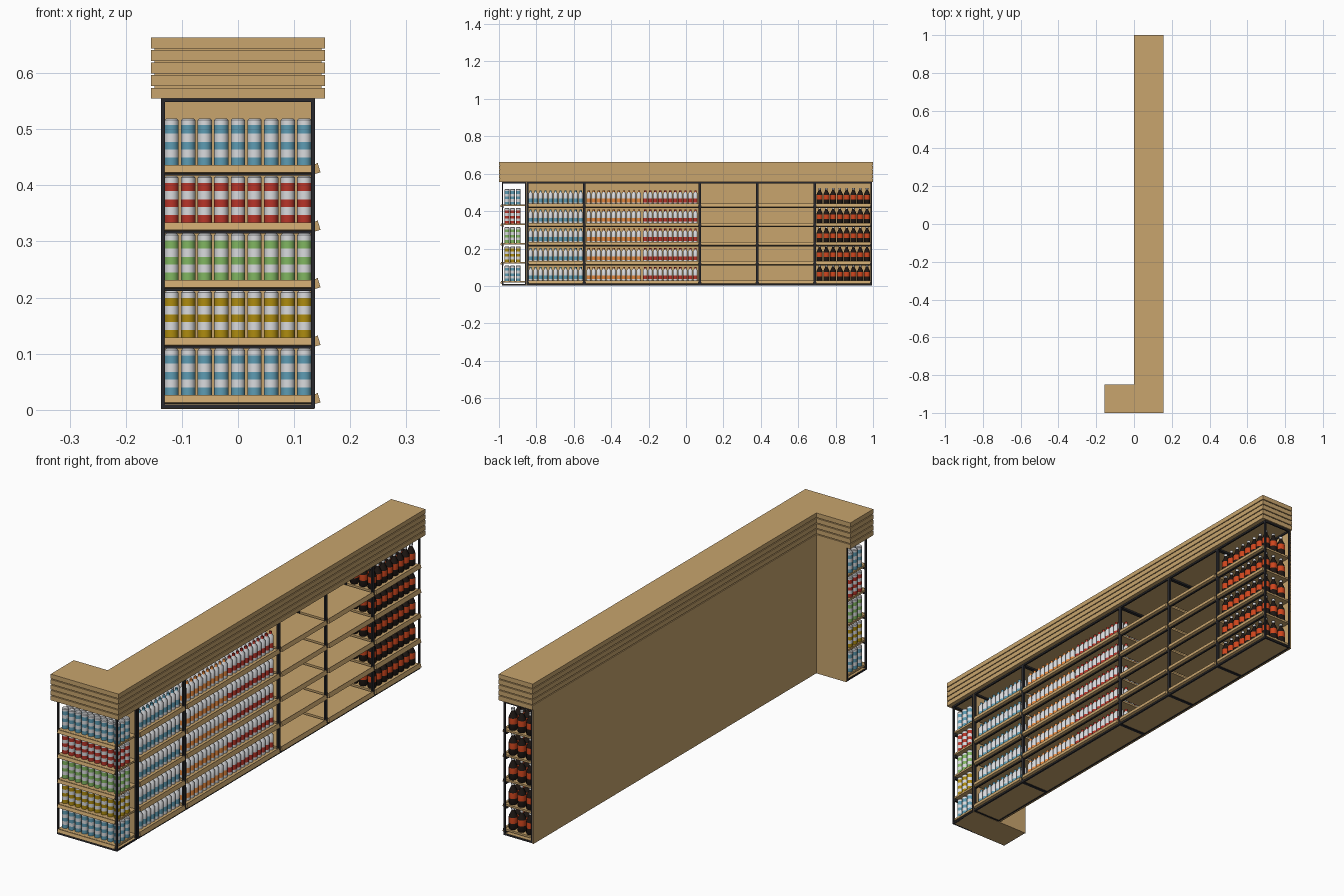
import bpy, bmesh, math

if "Cube" in bpy.data.objects:
    bpy.data.objects.remove(bpy.data.objects["Cube"])

def mat(name, r, g, b):
    m = bpy.data.materials.new(name)
    m.diffuse_color = (r, g, b, 1)
    m.use_nodes = True
    m.node_tree.nodes["Principled BSDF"].inputs["Base Color"].default_value = m.diffuse_color
    return m

WOOD = mat("tan_wood", 0.58, 0.375, 0.155)
FRAME = mat("dark_metal", 0.022, 0.022, 0.026)
WHITE = mat("silver_white", 0.70, 0.71, 0.73)
BLUE = mat("blue", 0.11, 0.33, 0.45)
RED = mat("red", 0.48, 0.035, 0.022)
GREEN = mat("green", 0.22, 0.47, 0.12)
YELLOW = mat("mustard", 0.42, 0.26, 0.005)
ORANGE = mat("orange", 0.80, 0.25, 0.05)
BROWN = mat("dark_brown", 0.014, 0.009, 0.007)
LABEL = mat("label_red", 0.62, 0.06, 0.012)

def make(name, verts, faces, mats, idx=None, smooth=False):
    me = bpy.data.meshes.new(name)
    me.from_pydata(verts, [], faces)
    for m in mats:
        me.materials.append(m)
    if idx:
        me.polygons.foreach_set("material_index", idx)
    bm = bmesh.new()
    bm.from_mesh(me)
    bmesh.ops.recalc_face_normals(bm, faces=bm.faces)
    bm.to_mesh(me)
    bm.free()
    ob = bpy.data.objects.new(name, me)
    bpy.context.collection.objects.link(ob)
    if smooth:
        bpy.ops.object.select_all(action='DESELECT')
        ob.select_set(True)
        bpy.context.view_layer.objects.active = ob
        bpy.ops.object.shade_smooth_by_angle(angle=math.radians(40))
    return ob

def prisms(name, items, m):
    """items: list of (bottom ring, top ring) joined into one object"""
    V, F = [], []
    for a, b in items:
        s, n = len(V), len(a)
        V += a + b
        F += [tuple(range(s, s + n)), tuple(range(s + n, s + 2 * n))]
        F += [(s + i, s + (i + 1) % n, s + n + (i + 1) % n, s + n + i) for i in range(n)]
    return make(name, V, F, [m])

def box(x0, x1, y0, y1, z0, z1):
    ring = [(x0, y0), (x1, y0), (x1, y1), (x0, y1)]
    return [(x, y, z0) for x, y in ring], [(x, y, z1) for x, y in ring]

def lathe(name, places, prof, band_mats, sides=12):
    """revolve (r, z) profile at each place; band_mats colours each ring"""
    mats = list(dict.fromkeys(band_mats))
    V, F, I = [], [], []
    for px, py, pz in places:
        s = len(V)
        for r, z in prof:
            for k in range(sides):
                a = 2 * math.pi * k / sides
                V.append((px + r * math.cos(a), py + r * math.sin(a), pz + z))
        for j in range(len(prof) - 1):
            for k in range(sides):
                k2 = (k + 1) % sides
                o, q = s + j * sides, s + (j + 1) * sides
                F.append((o + k, o + k2, q + k2, q + k))
                I.append(mats.index(band_mats[j]))
        F.append(tuple(range(s, s + sides)))
        F.append(tuple(range(len(V) - sides, len(V))))
        I += [mats.index(band_mats[0]), mats.index(band_mats[-1])]
    return make(name, V, F, mats, I, smooth=True)

# Header: L-shaped slats around a recessed core
def ell(d, z0, z1):
    p = [(-.155 + d, -1 + d), (.155 - d, -1 + d), (.155 - d, 1 - d),
         (d, 1 - d), (d, -.85 - d), (-.155 + d, -.85 - d)]
    return [(x, y, z0) for x, y in p], [(x, y, z1) for x, y in p]

pitch = (0.663 - 0.555 + 0.0035) / 5
prisms("header_slats", [ell(0, .555 + i * pitch, .555 + (i + 1) * pitch - .0035) for i in range(5)], WOOD)
prisms("header_core", [ell(.006, .556, .662)], WOOD)

# Walls and floors
prisms("back_wall", [box(0, .006, -.85, .994, .001, .556)], WOOD)
prisms("end_unit_back_panel", [box(-.137, .135, -.856, -.85, .001, .556)], WOOD)
prisms("floor_panels", [box(.006, .134, -.85, .992, .004, .010),
                        box(-.135, .135, -.983, -.856, .002, .010)], WOOD)

# Metal box frames, one per bay
T = .007
def frame(x0, x1, y0, y1, z0=.002, z1=.555):
    out = []
    for x in (x0, x1 - T):
        for y in (y0, y1 - T):
            out.append(box(x, x + T, y, y + T, z0, z1))
    for z in (z0, z1 - T):
        for x in (x0, x1 - T):
            out.append(box(x, x + T, y0 + T, y1 - T, z, z + T))
        for y in (y0, y1 - T):
            out.append(box(x0 + T, x1 - T, y, y + T, z, z + T))
    return out

bays = [(-.85, -.543), (-.543, .073), (.073, .381), (.381, .688), (.688, .994)]
for n, (a, b) in enumerate(bays):
    prisms(f"bay_frame_{n + 1}", frame(.004, .137, a, b), FRAME)
prisms("end_unit_frame", frame(-.137, .137, -.985, -.854), FRAME)

# Shelves with slanted front lips
tops = [.025 + .1025 * k for k in range(5)]
boards, lips, rails = [], [], []
for t in tops:
    for a, b in bays:
        boards.append(box(.006, .136, a + T, b - T, t - .008, t))
        rails.append(box(.128, .134, a + T, b - T, t - .018, t - .008))
        p = [(.136, t - .015), (.147, t - .012), (.142, t + .005), (.136, t + .002)]
        lips.append(([(x, a + T, z) for x, z in p], [(x, b - T, z) for x, z in p]))
    boards.append(box(-.133, .133, -.983, -.856, t - .008, t))
    rails.append(box(-.131, .131, -.981, -.976, t - .018, t - .008))
    p = [(-.984, t - .014), (-.993, t - .012), (-.989, t + .001), (-.984, t)]
    lips.append(([(-.131, y, z) for y, z in p], [(.131, y, z) for y, z in p]))
prisms("shelf_boards", boards, WOOD)
prisms("shelf_lips", lips, WOOD)
prisms("shelf_rails", rails, FRAME)

# Striped cans on the end unit, one colour per shelf
R = .0128
heights = [0, .0145, .029, .0425, .057, .072, .081]
for n, c in enumerate([BLUE, YELLOW, GREEN, RED, BLUE]):
    spots = [(-.1185 + .0296 * i, y, tops[n]) for i in range(9) for y in (-.957, -.927, -.897)]
    prof = [(R, z) for z in heights] + [(R - .003, .084)]
    lathe(f"striped_cans_shelf_{n + 1}", spots, prof, [c, WHITE, c, WHITE, c, WHITE, WHITE])

# Small pale bottles with a coloured band and cap
prof = [(.0125, 0), (.0125, .011), (.0125, .031), (.0125, .058), (.006, .067), (.006, .076)]
for nm, c, y0 in (("blue", BLUE, -.697), ("orange", ORANGE, -.386), ("red", RED, -.084)):
    spots = [(x, y0 + (i - 5) * .0268, t) for t in tops for i in range(11)
             for x in (.026, .055, .084, .113)]
    lathe(nm + "_banded_bottles", spots, prof, [WHITE, c, WHITE, WHITE, c], 10)

# Dark bottles with red label and white cap
prof = [(.014, 0), (.0165, .004), (.0165, .026), (.0165, .050), (.0155, .056),
        (.007, .074), (.006, .080), (.007, .080), (.007, .089)]
spots = [(x, .841 + (i - 3.5) * .0362, t) for t in tops for i in range(8) for x in (.032, .072, .112)]
lathe("dark_bottles", spots, prof,
      [BROWN, BROWN, LABEL, BROWN, BROWN, BROWN, WHITE, WHITE])
